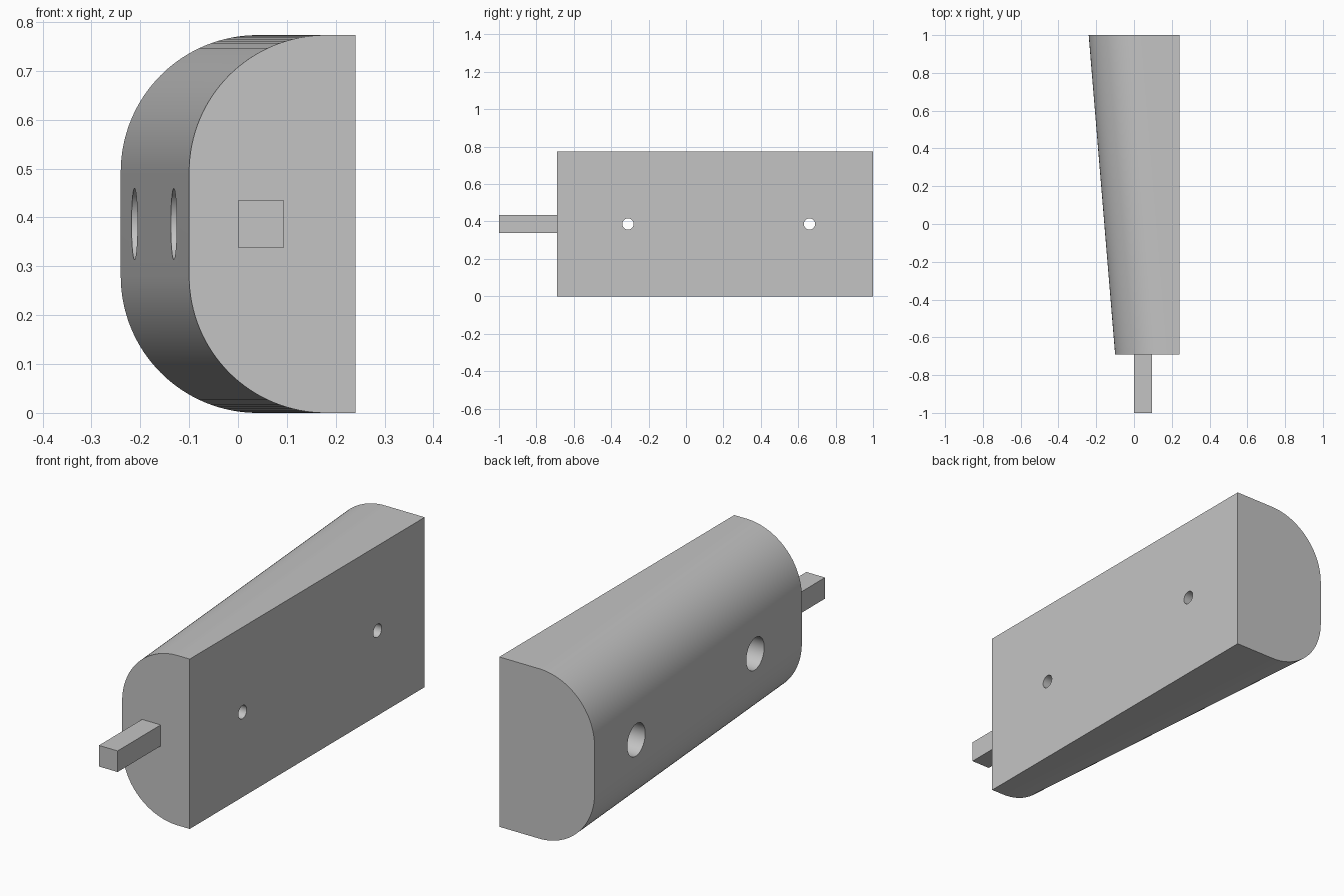
import bpy, bmesh
from math import pi, sin, cos, radians

cube = bpy.data.objects.get("Cube")
if cube:
    bpy.data.objects.remove(cube, do_unlink=True)

HEIGHT, FLAT_X, RADIUS = 0.773, 0.24, 0.28
FRONT_Y, BACK_Y = -0.69, 1.0
FRONT_X, BACK_X = -0.10, -0.24
MID_Z = HEIGHT / 2

grey = bpy.data.materials.new("light_grey")
grey.use_nodes = True
colour = (0.55, 0.55, 0.55, 1)
grey.diffuse_color = colour
grey.node_tree.nodes["Principled BSDF"].inputs["Base Color"].default_value = colour


def make_object(name, bm):
    bmesh.ops.recalc_face_normals(bm, faces=bm.faces)
    mesh = bpy.data.meshes.new(name)
    bm.to_mesh(mesh)
    bm.free()
    mesh.materials.append(grey)
    obj = bpy.data.objects.new(name, mesh)
    bpy.context.collection.objects.link(obj)
    return obj


def end_profile(bm, y, side_x, steps=32):
    """D-shaped section: flat mounting side, two rounded corners."""
    points = [(FLAT_X, 0), (FLAT_X, HEIGHT)]
    for cz, start in ((HEIGHT - RADIUS, pi / 2), (RADIUS, pi)):
        for i in range(steps + 1):
            a = start + pi / 2 * i / steps
            points.append((side_x + RADIUS + RADIUS * cos(a), cz + RADIUS * sin(a)))
    return [bm.verts.new((x, y, z)) for x, z in points]


def bore(y, radius, x0, x1):
    bpy.ops.mesh.primitive_cylinder_add(
        vertices=48, radius=radius, depth=x1 - x0,
        location=((x0 + x1) / 2, y, MID_Z), rotation=(0, pi / 2, 0))
    cutter = bpy.context.object
    cutter.name = "hole_cutter"
    cutter.hide_render = True
    cutter.data.materials.append(grey)
    return cutter


# Tapered body lofted between the two end sections
bm = bmesh.new()
front = end_profile(bm, FRONT_Y, FRONT_X)
back = end_profile(bm, BACK_Y, BACK_X)
bm.faces.new(front)
bm.faces.new(back)
for i in range(len(front)):
    j = (i + 1) % len(front)
    bm.faces.new((front[i], front[j], back[j], back[i]))
body = make_object("tapered_body", bm)

# Counterbored screw holes through the body
for y in (-0.31, 0.66):
    for radius, x0, x1 in ((0.073, -0.5, 0.10), (0.03, -0.4, 0.5)):
        cutter = bore(y, radius, x0, x1)
        bpy.context.view_layer.objects.active = body
        cut = body.modifiers.new("screw_hole", "BOOLEAN")
        cut.operation, cut.solver, cut.object = "DIFFERENCE", "EXACT", cutter
        bpy.ops.object.modifier_apply(modifier=cut.name)
        bpy.data.objects.remove(cutter, do_unlink=True)

# Square peg on the front end
bm = bmesh.new()
bmesh.ops.create_cube(bm, size=1)
for v in bm.verts:
    v.co.x = 0.047 + v.co.x * 0.094
    v.co.y = (FRONT_Y - 1) / 2 + v.co.y * (FRONT_Y + 1)
    v.co.z = MID_Z + v.co.z * 0.096
make_object("square_peg", bm)

# Smooth the round surfaces, keep the edges crisp
bpy.ops.object.select_all(action="DESELECT")
body.select_set(True)
bpy.context.view_layer.objects.active = body
bpy.ops.object.shade_smooth_by_angle(angle=radians(30))
